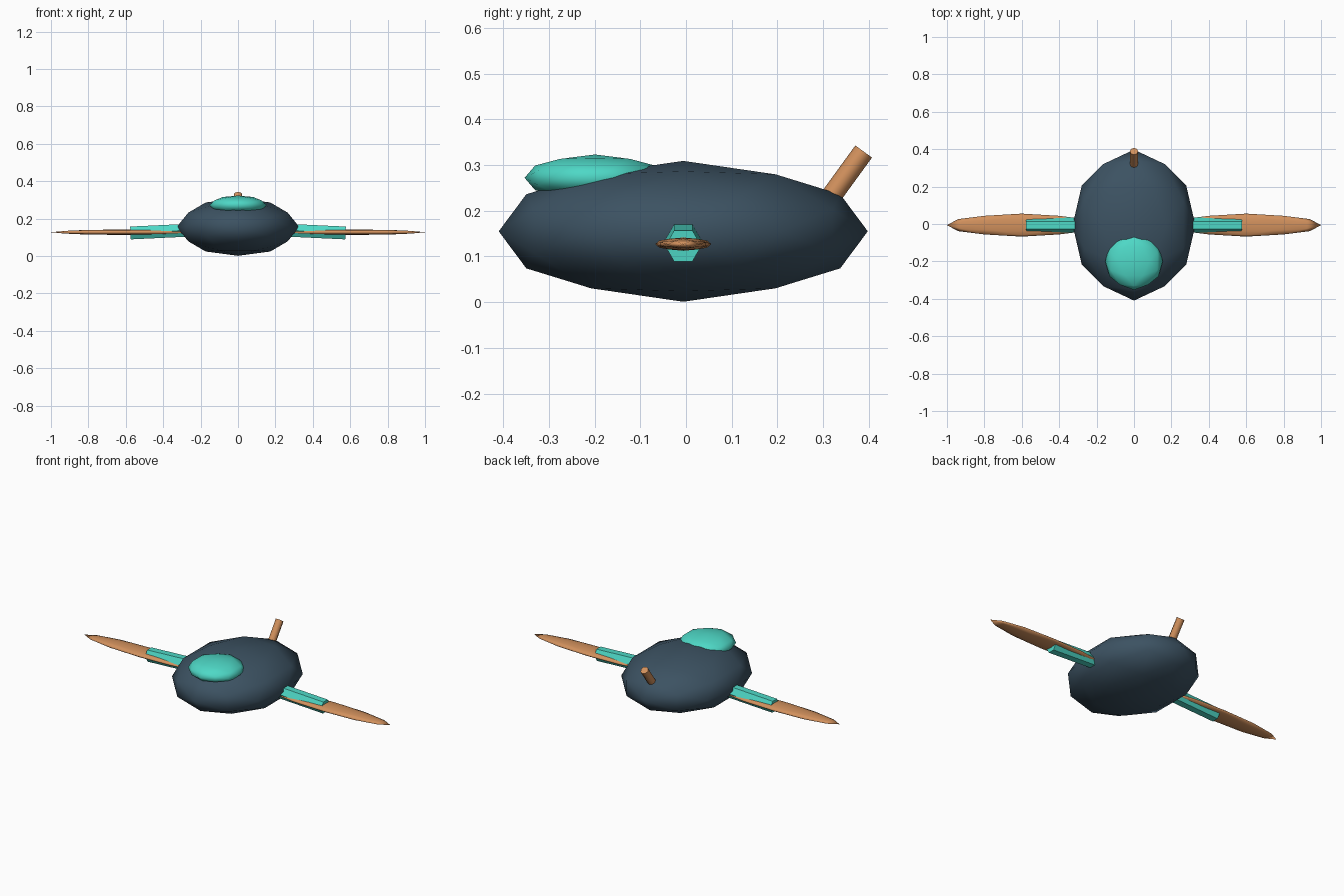
import bpy, bmesh, math
from mathutils import Vector, Matrix

if "Cube" in bpy.data.objects:
    bpy.data.objects.remove(bpy.data.objects["Cube"])


def material(name, rgb):
    m = bpy.data.materials.new(name)
    lin = [((c / 255 + 0.055) / 1.055) ** 2.4 for c in rgb]
    m.diffuse_color = (*lin, 1)
    m.use_nodes = True
    m.node_tree.nodes["Principled BSDF"].inputs["Base Color"].default_value = m.diffuse_color
    return m


SLATE = material("slate blue", (60, 82, 98))
TEAL = material("turquoise", (78, 216, 198))
COPPER = material("copper", (210, 145, 93))


def finish(name, bm, mat):
    bmesh.ops.recalc_face_normals(bm, faces=bm.faces)
    me = bpy.data.meshes.new(name)
    bm.to_mesh(me)
    bm.free()
    me.materials.append(mat)
    ob = bpy.data.objects.new(name, me)
    bpy.context.collection.objects.link(ob)
    return ob


def ellipsoid(name, center, radii, mat):
    """Once-subdivided icosahedron with vertices on all three axes."""
    bm = bmesh.new()
    phi = (1 + math.sqrt(5)) / 2
    for a in (-1, 1):
        for b in (-phi, phi):
            for co in ((0, b, a), (b, a, 0), (a, 0, b)):
                bm.verts.new(co)
    bmesh.ops.convex_hull(bm, input=bm.verts[:])
    bmesh.ops.subdivide_edges(bm, edges=bm.edges[:], cuts=1, use_grid_fill=True)
    for v in bm.verts:
        n = v.co.normalized()
        v.co = Vector(center) + Vector([n[i] * radii[i] for i in range(3)])
    for f in bm.faces:
        f.smooth = True
    return finish(name, bm, mat)


def prism(name, start, end, radius, sides, mat, turn=0.0):
    """Capped cylinder between two points; sides smooth when round."""
    start, end = Vector(start), Vector(end)
    axis = end - start
    rot = axis.to_track_quat('Z', 'Y').to_matrix().to_4x4()
    bm = bmesh.new()
    bmesh.ops.create_cone(
        bm, cap_ends=True, segments=sides, radius1=radius, radius2=radius,
        depth=axis.length,
        matrix=Matrix.Translation((start + end) / 2) @ rot @ Matrix.Rotation(turn, 4, 'Z'))
    ob = finish(name, bm, mat)
    if sides > 6:
        bpy.ops.object.select_all(action='DESELECT')
        ob.select_set(True)
        bpy.context.view_layer.objects.active = ob
        bpy.ops.object.shade_smooth_by_angle(angle=math.radians(50))
    return ob


# Hull and canopy
ellipsoid("hull", (0, -0.006, 0.155), (0.328, 0.4035, 0.154), SLATE)
ellipsoid("canopy", (0, -0.199, 0.272), (0.154, 0.154, 0.051), TEAL)

# Wings and the slightly drooping hexagonal pods at their roots
for side, s in (("left", -1), ("right", 1)):
    ellipsoid(side + "_wing", (s * 0.6, -0.006, 0.127), (0.4, 0.0615, 0.0145), COPPER)
    pod = prism(side + "_pod", (s * 0.175, -0.006, 0.142), (s * 0.575, -0.006, 0.123),
                0.0395, 6, TEAL)
    # Keep two flats facing up and down
    top = max(v.co.z for v in pod.data.vertices)
    inner = [v for v in pod.data.vertices if abs(v.co.x) < 0.3]
    if sum(abs(v.co.z - top) < 0.002 for v in inner) < 2:
        c = Vector((s * 0.375, -0.006, 0.1325))
        axis = Vector((s * 0.4, 0, -0.019))
        pod.data.transform(Matrix.Translation(c) @ Matrix.Rotation(math.pi / 6, 4, axis)
                           @ Matrix.Translation(-c))

# Leaning tail rod
prism("tail_rod", (0, 0.285, 0.187), (0, 0.3885, 0.3295), 0.0225, 8, COPPER)
